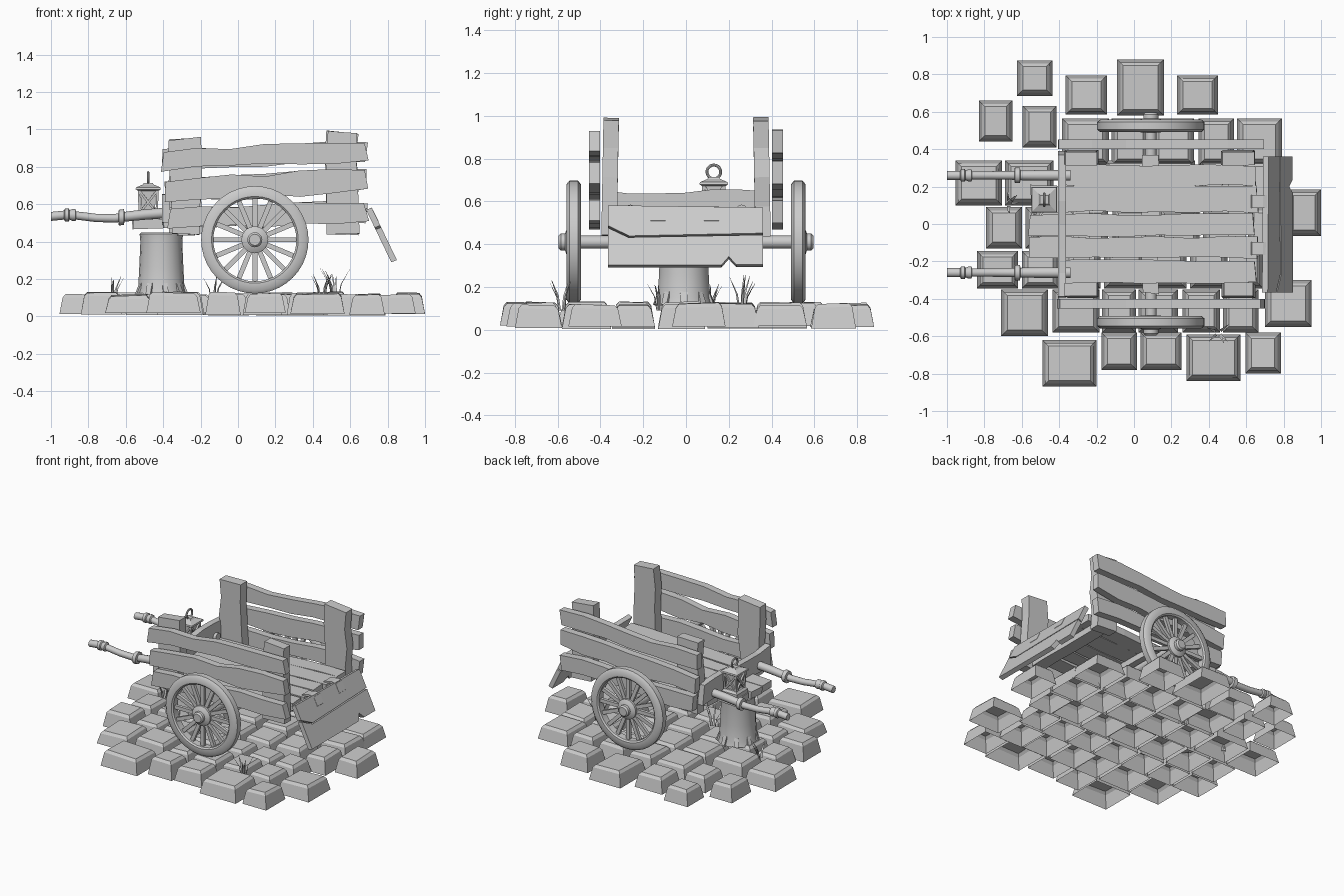
import bpy, bmesh, math, random
from mathutils import Vector as V

if "Cube" in bpy.data.objects:
    bpy.data.objects.remove(bpy.data.objects["Cube"])
random.seed(4)
U = random.uniform


def loft(name, rings, wrap=False, caps=(True, True), smooth=None):
    """Skin a list of equal-length point rings."""
    bm = bmesh.new()
    rv = [[bm.verts.new(p) for p in r] for r in rings]
    n = len(rv[0])
    for a, b in zip(rv, rv[1:] + rv[:1] if wrap else rv[1:]):
        for i in range(n):
            bm.faces.new((a[i], a[(i + 1) % n], b[(i + 1) % n], b[i]))
    if not wrap:
        if caps[0]:
            bm.faces.new(rv[0][::-1])
        if caps[1]:
            bm.faces.new(rv[-1])
    bmesh.ops.recalc_face_normals(bm, faces=bm.faces)
    me = bpy.data.meshes.new(name)
    bm.to_mesh(me)
    bm.free()
    ob = bpy.data.objects.new(name, me)
    bpy.context.collection.objects.link(ob)
    if smooth:
        bpy.ops.object.select_all(action='DESELECT')
        ob.select_set(True)
        bpy.context.view_layer.objects.active = ob
        bpy.ops.object.shade_smooth_by_angle(angle=math.radians(smooth))
    return ob


def lathe(name, prof, c, axis='z', n=24, wrap=False):
    """Turn (radius, height) points around an axis through c."""
    rings = []
    for r, h in prof:
        ring = []
        for i in range(n):
            a = math.tau * i / n
            u, v = r * math.cos(a), r * math.sin(a)
            p = {'x': (h, u, v), 'y': (v, h, u), 'z': (u, v, h)}[axis]
            ring.append(V(c) + V(p))
        rings.append(ring)
    return loft(name, rings, wrap, smooth=40)


def plank(name, p0, p1, w, t, wdir, j=0.012, n=5):
    """Board from p0 to p1 with uneven hewn edges."""
    p0, p1 = V(p0), V(p1)
    d = (p1 - p0).normalized()
    wd = V(wdir)
    wd = (wd - d * wd.dot(d)).normalized()
    td = d.cross(wd)
    rings = []
    for i in range(n + 1):
        c = p0.lerp(p1, i / n)
        a, b = w / 2 + U(-j, j), w / 2 + U(-j, j)
        skew = U(-j, j) if i in (0, n) else 0
        rings.append([c + wd * a + td * t / 2 + d * skew, c - wd * b + td * t / 2 - d * skew,
                      c - wd * b - td * t / 2 - d * skew, c + wd * a - td * t / 2 + d * skew])
    return loft(name, rings)


def square(x, y, z, w, d):
    return [V((x + sx * w / 2, y + sy * d / 2, z)) for sx, sy in ((-1, -1), (1, -1), (1, 1), (-1, 1))]


# cobblestones, open underneath: row y, depth, then (x, width) pairs
rows = [(.69, .21, [(-.255, .22), (.34, .22)]),
        (.44, .25, [(-.26, .25), (-.02, .2), (.21, .22), (.44, .19), (.67, .24)]),
        (.22, .24, [(-.83, .25), (-.56, .26), (-.29, .22), (-.04, .23), (.21, .23), (.45, .2), (.68, .22)]),
        (-.02, .22, [(-.695, .19), (-.48, .2), (-.25, .22), (0, .23), (.24, .22), (.48, .22), (.7, .18)]),
        (-.245, .2, [(-.73, .22), (-.5, .2), (-.28, .2), (-.05, .22), (.18, .2), (.4, .2), (.6, .18)]),
        (-.465, .23, [(-.31, .25), (-.08, .18), (.13, .21), (.36, .2), (.57, .19)]),
        (-.68, .2, [(-.08, .19), (.145, .22)])]
stones = [(x, y, w, d) for y, d, cols in rows for x, w in cols]
stones += [(-.53, .78, .19, .19), (.035, .73, .25, .3), (-.74, .55, .18, .22), (-.505, .52, .18, .22),
           (.91, .06, .18, .25), (-.585, -.475, .25, .25), (.825, -.425, .25, .25),
           (-.345, -.745, .29, .25), (.425, -.715, .29, .25), (.69, -.69, .19, .22)]
for x, y, w, d in stones:
    z, h, tx, ty = U(.004, .02), U(.113, .13), U(-.04, .04), U(-.04, .04)
    rings = [square(x, y, z, w, d), square(x, y, h - .018, w - .035, d - .035), square(x, y, h, w - .065, d - .065)]
    for r in rings[1:]:
        for p in r:
            p.z += (p.x - x) * tx + (p.y - y) * ty
    rings[0] = [V((p.x, p.y, max(0, p.z))) for p in rings[0]]
    loft("cobblestone", rings, caps=(False, True))

# bed boards and cross beams
for y, w, x0, x1 in [(.26, .11, -.4, .65), (.135, .14, -.55, .66), (-.005, .115, -.56, .64),
                     (-.125, .11, -.56, .66), (-.255, .12, -.4, .65)]:
    plank("bed_board", (x0, y, .497 + .035 * (x0 + .4)), (x1, y, .533), w, .05, (0, 1, 0), .007, 7)
for x, z in ((-.28, .455), (.09, .47), (.55, .485)):
    plank("cross_beam", (x, -.37, z), (x, .37, z), .09, .045, (1, 0, 0), .006, 4)

# side boards and posts
for s in (-1, 1):
    for z0, z1, x0, w in [(.525, .56, -.37, .105), (.67, .73, -.39, .115), (.835, .885, -.405, .1)]:
        plank("side_board", (x0, s * .427, z0), (.687, s * .427, z1), w, .052, (0, 0, 1), .013, 6)
    for x0, x1, top in ((-.28, -.285, .95), (.56, .555, .985)):
        plank("side_post", (x0, s * .36, .44), (x1, s * .35, top), .165, .072, (1, 0, 0), .01, 4)
plank("front_board", (-.385, -.39, .575), (-.385, .38, .58), .14, .045, (0, 0, 1), .01, 6)

# hanging tailgate: two broken boards cut from profiles
upper = [(-.365, .57), (.36, .56), (.36, .44), (-.265, .427), (-.365, .475)]
lower = [(-.365, .465), (-.27, .42), (.36, .432), (.36, .293), (.235, .293), (.2, .33), (.165, .29), (-.365, .29)]
for prof in (upper, lower):
    base = [V((.685 + (.57 - z) * .48, y, z)) for y, z in prof]
    loft("tailgate_board", [base, [p + V((.03, 0, .012)) for p in base]])
# strap hinges
for y in (-.13, .12):
    path = [(.63, .565), (.69, .577), (.722, .57), (.752, .51)]
    loft("hinge", [[V((x + dx, y + dy, z + dz)) for dx, dz, dy in
                    ((0, 0, -.035), (0, 0, .035), (-.008, -.014, .035), (-.008, -.014, -.035))] for x, z in path])

# wheels on one axle
lathe("axle", [(.03, -.56), (.03, .56)], (.09, 0, .41), 'y', 16)
rim = [(.222, -.025), (.232, -.034), (.27, -.034), (.287, -.02), (.287, .02), (.27, .034), (.232, .034), (.222, .025)]
for s in (-1, 1):
    c = V((.09, s * .525, .41))
    lathe("wheel_rim", rim, c, 'y', 40, True)
    hub = [(.055, -.035), (.072, -.02), (.072, .025), (.055, .035), (.04, .04), (.04, .06), (.03, .07)]
    lathe("wheel_hub", [(r, h * s) for r, h in hub], c, 'y', 20)
    for i in range(16):
        a = math.tau * i / 16
        d = V((math.cos(a), 0, math.sin(a)))
        plank("spoke", c + d * .06, c + d * .232, .026, .022, (-d.z, 0, d.x), 0, 1)

# pull handles with bands
hp = [(-1, .535, .024), (-.93, .542, .024), (-.925, .542, .034), (-.905, .543, .034), (-.9, .543, .025),
      (-.885, .543, .032), (-.87, .542, .032), (-.865, .54, .022), (-.76, .527, .022), (-.66, .525, .023),
      (-.64, .528, .024), (-.637, .528, .042), (-.61, .532, .042), (-.607, .533, .026), (-.5, .545, .028), (-.34, .557, .028)]
for s in (-1, 1):
    rings = [[V((x, s * .26 + r * math.cos(k * math.tau / 12), z + r * math.sin(k * math.tau / 12)))
              for k in range(12)] for x, z, r in hp]
    loft("pull_handle", rings, smooth=40)

# tree stump prop
lathe("stump", [(.135, .115), (.124, .15), (.118, .26), (.112, .4), (.116, .44), (.105, .45)], (-.41, -.01, 0), 'z', 18)
for i in range(9):
    a = math.tau * i / 9
    d = V((math.cos(a), math.sin(a), 0))
    p = V((-.41, -.01, .115))
    plank("stump_root", p + d * .135, p + d * .112 + V((0, 0, .06)), .03, .02, (-d.y, d.x, 0), .004, 1)

# lantern: base, glass body, corner bars, roof, ring
lx, ly = -.48, .13
loft("lantern_base", [square(lx, ly, z, w, w) for z, w in ((.515, .125), (.545, .125), (.56, .1))])
loft("lantern_glass", [square(lx, ly, z, w, w) for z, w in ((.555, .07), (.68, .085))])
lo, hi = square(lx, ly, .555, .09, .09), square(lx, ly, .675, .1, .1)
for i in range(4):
    k = (i + 1) % 4
    for a, b in ((lo[i], hi[i]), (lo[i], hi[k]), (lo[k], hi[i])):
        plank("lantern_bar", a, b, .012, .012, lo[k] - lo[i], 0, 1)
loft("lantern_roof", [square(lx, ly, z, w, w) for z, w in
                      ((.672, .11), (.68, .135), (.69, .13), (.705, .06), (.715, .045))])
lathe("lantern_ring", [(.032 + .007 * math.cos(k * math.tau / 8), .007 * math.sin(k * math.tau / 8))
                       for k in range(8)], (lx, ly, .738), 'x', 20, True)

# grass blades between the stones
for gx, gy, n, h in ((.45, -.58, 6, .11), (.52, .26, 7, .14), (-.67, .11, 6, .1), (-.13, -.12, 4, .1)):
    for i in range(n):
        a = U(0, math.tau)
        d, s, l = V((math.cos(a), math.sin(a), 0)), V((-math.sin(a), math.cos(a), 0)), U(.6, 1) * h
        p = V((gx, gy, .09)) + d * .015
        rings = []
        for f, w in ((0, .008), (.5, .006), (1, .001)):
            c = p + d * f * f * l * .5 + V((0, 0, l * 1.1 * f + .02 * f))
            rings.append([c + s * w, c - s * w, c + d * w * .5])
        loft("grass_blade", rings)
